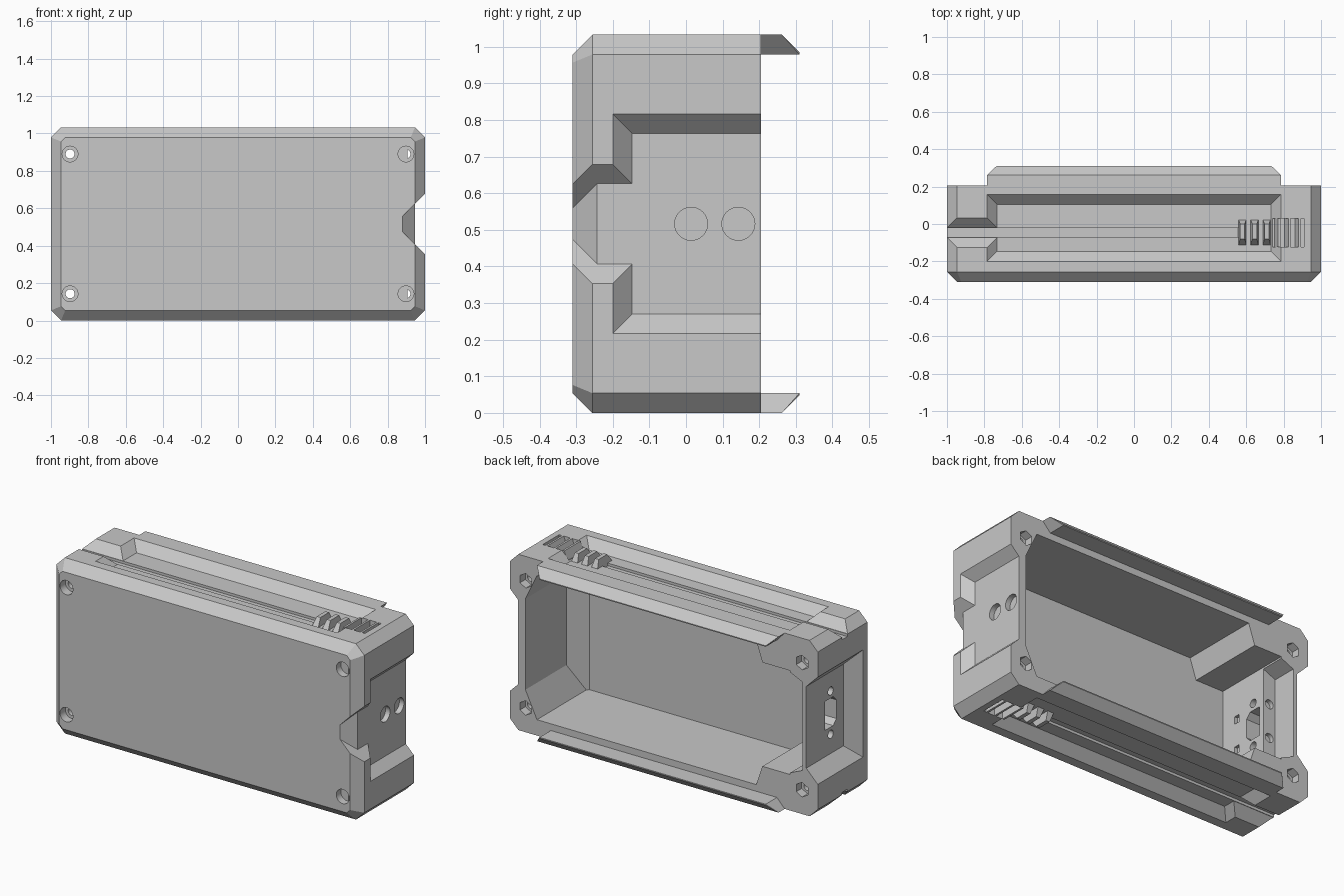
import bpy, bmesh, math
from mathutils import Matrix, Vector

if "Cube" in bpy.data.objects:
    bpy.data.objects.remove(bpy.data.objects["Cube"])

H = 1.033          # case height
C = H / 2          # mid height
E = 0.054          # chamfer and recess depth
BACK = 0.205       # open rim
FRONT = -0.31
INNER = -0.265     # inside of the front plate

grey = bpy.data.materials.new("case_grey")
grey.use_nodes = True
grey.diffuse_color = (0.58, 0.58, 0.58, 1)
grey.node_tree.nodes["Principled BSDF"].inputs["Base Color"].default_value = (0.58, 0.58, 0.58, 1)


def finish(bm, name):
    bmesh.ops.recalc_face_normals(bm, faces=bm.faces)
    mesh = bpy.data.meshes.new(name)
    bm.to_mesh(mesh)
    bm.free()
    mesh.materials.append(grey)
    ob = bpy.data.objects.new(name, mesh)
    bpy.context.scene.collection.objects.link(ob)
    return ob


def hull(name, points, flip=False):
    """Convex solid; flip mirrors it from the top to the bottom."""
    bm = bmesh.new()
    for x, y, z in points:
        bm.verts.new((x, y, H - z if flip else z))
    bmesh.ops.convex_hull(bm, input=bm.verts)
    bmesh.ops.dissolve_limit(bm, angle_limit=0.01, verts=bm.verts, edges=bm.edges)
    return finish(bm, name)


def box(name, x, y, z, flip=False):
    return hull(name, [(a, b, c) for a in x for b in y for c in z], flip)


def prism(name, outline, y0, y1):
    bm = bmesh.new()
    face = bm.faces.new([bm.verts.new((x, y0, z)) for x, z in outline])
    new = bmesh.ops.extrude_face_region(bm, geom=[face])["geom"]
    bmesh.ops.translate(bm, vec=(0, y1 - y0, 0), verts=[v for v in new if isinstance(v, bmesh.types.BMVert)])
    return finish(bm, name)


def rod(name, centre, r, length, axis, sides=32):
    bm = bmesh.new()
    turn = Vector((0, 0, 1)).rotation_difference(Vector(axis)).to_matrix().to_4x4()
    bmesh.ops.create_cone(bm, cap_ends=True, segments=sides, radius1=r, radius2=r,
                          depth=length, matrix=Matrix.Translation(centre) @ turn)
    return finish(bm, name)


def octagon(y, d, c):
    """Chamfered rectangle at depth y, inset by d, with corner cut c."""
    pts = []
    for sx in (-1, 1):
        for sz in (-1, 1):
            w, h = 1 - d, C - d
            pts += [(sx * w, y, C + sz * (h - c)), (sx * (w - c), y, C + sz * h)]
    return pts


# Outer shell with chamfered front
case = hull("case_body", octagon(BACK, 0, E) + octagon(FRONT + E, 0, E)
            + octagon(FRONT, E, E * (math.sqrt(2) - 1)))
cutters = []


def cut(ob):
    ob.hide_render = True
    cutters.append(ob)


# Inner cavity with corner gussets
upper = [(-0.82, 0.305), (-0.64, 0.305), (-0.6, 0.423), (0.825, 0.423), (0.9, 0.267)]
cut(prism("cavity", [(x, C + z) for x, z in upper] + [(x, C - z) for x, z in reversed(upper)], INNER, 0.4))

# Thin rear part of the port wall
cut(hull("wall_step", [(x, y, C + s * z) for x, z in ((-0.9, 0.26), (-0.8, 0.304))
                       for y in (0.06, 0.4) for s in (-1, 1)]))


# End recesses with sloped borders, open at the back
def end_recess(name, side, depth, y0, half):
    pts = []
    for x, g in ((1 - depth, depth), (1.02, -0.02)):
        for y in (y0 + g, 0.4):
            for s in (-1, 1):
                pts.append((side * x, y, C + s * (half - g)))
    cut(hull(name, pts))


end_recess("right_end_recess", 1, 0.053, -0.2, 0.3)
end_recess("left_end_recess", -1, 0.075, -0.215, 0.315)

# Finger notch at the front of one end, with a chamfered floor
for name, profile in (("notch", ((0.9472, -0.4), (1.1, -0.4), (1.1, -0.1), (0.9472, -0.1))),
                      ("notch_chamfer", ((0.86, -0.33), (1.1, -0.33), (1.1, -0.09)))):
    cut(hull(name, [(x, y, C + s * (0.0425 + x - 0.88)) for x, y in profile for s in (-1, 1)]))

# Screw holes with round counterbores in front and nut pockets behind
for x in (-0.898, 0.898):
    for z in (0.143, 0.89):
        cut(rod("screw_hole", (x, 0, z), 0.024, 1, (0, 1, 0)))
        cut(rod("counterbore", (x, FRONT, z), 0.042, 0.1, (0, 1, 0)))
        cut(rod("nut_pocket", (x, BACK, z), 0.043, 0.1, (0, 1, 0), 6))

# Shallow round sockets in one end
for y in (0.014, 0.143):
    cut(rod("round_socket", (0.967, y, C), 0.045, 0.1, (1, 0, 0)))

# Port, its screw holes and the sockets in the other end
cut(hull("port", [(x, y, C + s * z) for x in (-0.96, -0.75) for s in (-1, 1)
                  for y, z in ((-0.075, 0.055), (-0.045, 0.085), (0.03, 0.085))]))
for s in (-1, 1):
    cut(rod("port_screw", (-0.9, -0.022, C + s * 0.127), 0.024, 0.3, (1, 0, 0)))
    cut(box("square_socket", (-0.84, -0.75), (-0.17, -0.135), (C + s * 0.09 - 0.022, C + s * 0.09 + 0.022)))
    cut(rod("step_screw", (-0.86, 0.06, C + s * 0.1), 0.026, 0.05, (0, 1, 0)))

# Long recess, side channel, groove and grip pocket on top and bottom
floor = H - 0.053
for flip in (False, True):
    recess, channel = [], []
    for z, g in ((floor, 0.053), (H + 0.02, -0.02)):
        recess += [(x, y, z) for x in (-0.786 + g, 0.786 - g) for y in (-0.2 + g, 0.158 - g)]
        channel += [(x, y, z) for x in (-1.1, -0.7) for y in (-0.126 + g, 0.033 - g)]
    cut(hull("long_recess", recess, flip))
    cut(hull("channel", [(x, y, z + 0.0002) for x, y, z in channel], flip))
    cut(box("groove", (-1.1, 0.56), (-0.07, -0.022), (floor - 0.015, floor + 0.02), flip))
    cut(box("grip_pocket", (0.74, 0.91), (-0.122, 0.03), (floor + 0.001, H + 0.1), flip))

# Apply all cuts
for ob in cutters:
    mod = case.modifiers.new(ob.name, "BOOLEAN")
    mod.operation = "DIFFERENCE"
    mod.solver = "EXACT"
    mod.object = ob
graph = bpy.context.evaluated_depsgraph_get()
result = bpy.data.meshes.new_from_object(case.evaluated_get(graph))
case.modifiers.clear()
case.data = result
for ob in cutters:
    bpy.data.objects.remove(ob)
case.data.materials.clear()
case.data.materials.append(grey)

# Sloped inner corner behind the finger notch
hull("inner_corner", [(x, y, z) for z in (0.09, H - 0.09)
                      for x, y in ((0.905, -0.17), (0.905, INNER - 0.003), (0.81, INNER - 0.003))])

# Rear lips and grip ridges on top and bottom
for flip, side in ((False, "top"), (True, "bottom")):
    lip = []
    for s in (-1, 1):
        lip += [(s * 0.785, y, H) for y in (BACK, 0.262)]
        lip += [(s * 0.735, y, H - E) for y in (BACK, 0.31)]
        lip += [(s * 0.735, 0.31, H - E + 0.006)]
    hull(side + "_rear_lip", lip, flip)
    for x in (0.58, 0.645, 0.71):
        base = [(x + a, y, floor - 0.016) for a in (-0.024, 0.022) for y in (-0.122, 0.03)]
        crest = [(x + a, y, H - 0.008) for a in (-0.012, 0.012) for y in (-0.08, 0)]
        hull(side + "_grip_tooth", base + crest, flip)
    for x in (0.77, 0.825, 0.88):
        hull(side + "_grip_slat", [(x + a, y, z) for y in (-0.122, 0.03)
                                   for a, z in ((-0.02, floor), (0.012, floor), (0, H), (0.012, H))], flip)

# Smooth the round holes only
bpy.ops.object.select_all(action="DESELECT")
case.select_set(True)
bpy.context.view_layer.objects.active = case
bpy.ops.object.shade_smooth_by_angle(angle=math.radians(20))
